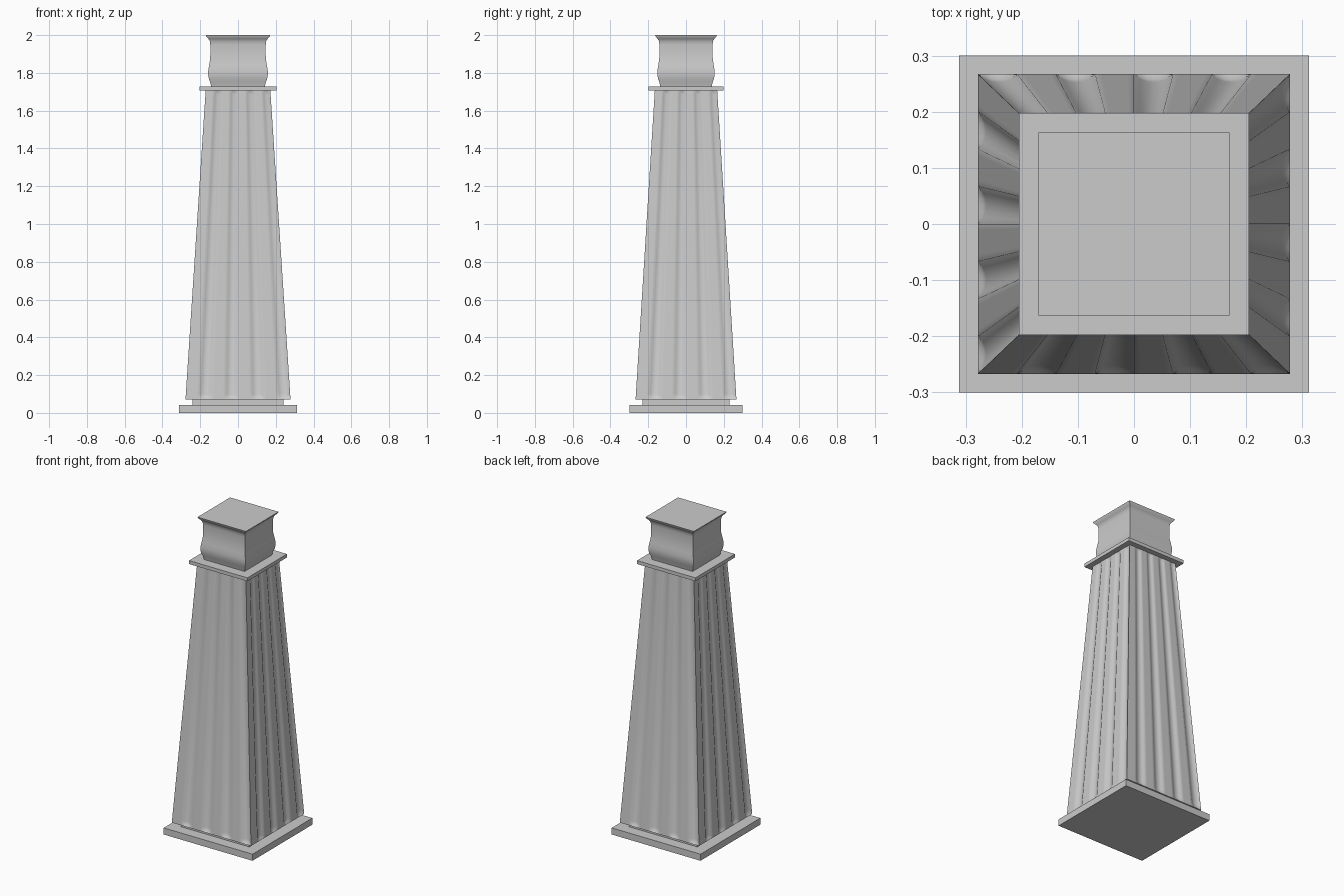
import bpy, bmesh, math

if "Cube" in bpy.data.objects:
    bpy.data.objects.remove(bpy.data.objects["Cube"])


def loft(name, rings, angle=30):
    """Skin a stack of equal-length point rings and cap both ends."""
    bm = bmesh.new()
    rows = [[bm.verts.new(p) for p in ring] for ring in rings]
    n = len(rows[0])
    for a, b in zip(rows, rows[1:]):
        for i in range(n):
            j = (i + 1) % n
            bm.faces.new((a[i], a[j], b[j], b[i]))
    bm.faces.new(rows[0])
    bm.faces.new(rows[-1])
    bmesh.ops.recalc_face_normals(bm, faces=bm.faces)
    mesh = bpy.data.meshes.new(name)
    bm.to_mesh(mesh)
    bm.free()
    ob = bpy.data.objects.new(name, mesh)
    bpy.context.collection.objects.link(ob)
    bpy.ops.object.select_all(action='DESELECT')
    ob.select_set(True)
    bpy.context.view_layer.objects.active = ob
    bpy.ops.object.shade_smooth_by_angle(angle=math.radians(angle))
    return ob


def rect(hx, hy, z):
    return [(-hx, -hy, z), (hx, -hy, z), (hx, hy, z), (-hx, hy, z)]


def fluted_ring(hx, hy, z, depth, panels=8, seg=6):
    """Rectangle whose sides alternate hollow flutes and flat strips."""
    pts = []
    for side in range(4):
        a = -side * math.pi / 2
        c, s = round(math.cos(a)), round(math.sin(a))
        for p in range(panels):
            hollow = p % 2 == 0
            for k in range(seg):
                f = k / seg
                u = -1 + 2 * (p + f) / panels
                d = depth * 4 * f * (1 - f) if hollow else 0
                # the first side is the back, then clockwise from above
                x, y = u, 1.0
                dx, dy = -s * -d, c * -d
                pts.append(((c * x - s * y) * hx + dx,
                            (s * x + c * y) * hy + dy, z))
    return pts


# Stepped foot
loft("base_plate", [rect(0.312, 0.30, 0), rect(0.312, 0.30, 0.042)])
loft("base_step", [rect(0.24, 0.23, 0.042), rect(0.24, 0.23, 0.076)])

# Tapered shaft with flutes that run out at both ends
Z0, Z1 = 0.072, 1.71
rings = []
for z, depth in ((Z0, 0), (0.082, 0.009), (0.10, 0.013),
                 (1.685, 0.008), (1.70, 0.005), (Z1, 0)):
    t = (z - Z0) / (Z1 - Z0)
    rings.append(fluted_ring(0.278 - 0.107 * t, 0.267 - 0.102 * t, z, depth))
loft("fluted_shaft", rings)

# Collar plate
loft("collar", [rect(0.205, 0.198, 1.706), rect(0.205, 0.198, 1.728)])

# Square neck with a soft belly and a flared lip
profile = [(0.142, 1.728), (0.147, 1.75), (0.154, 1.768), (0.158, 1.79),
           (0.158, 1.81), (0.153, 1.84), (0.148, 1.87), (0.146, 1.91),
           (0.147, 1.95), (0.149, 1.968), (0.156, 1.98), (0.168, 1.993),
           (0.170, 2.0)]
loft("neck", [rect(r, r * 0.96, z) for r, z in profile], 40)
